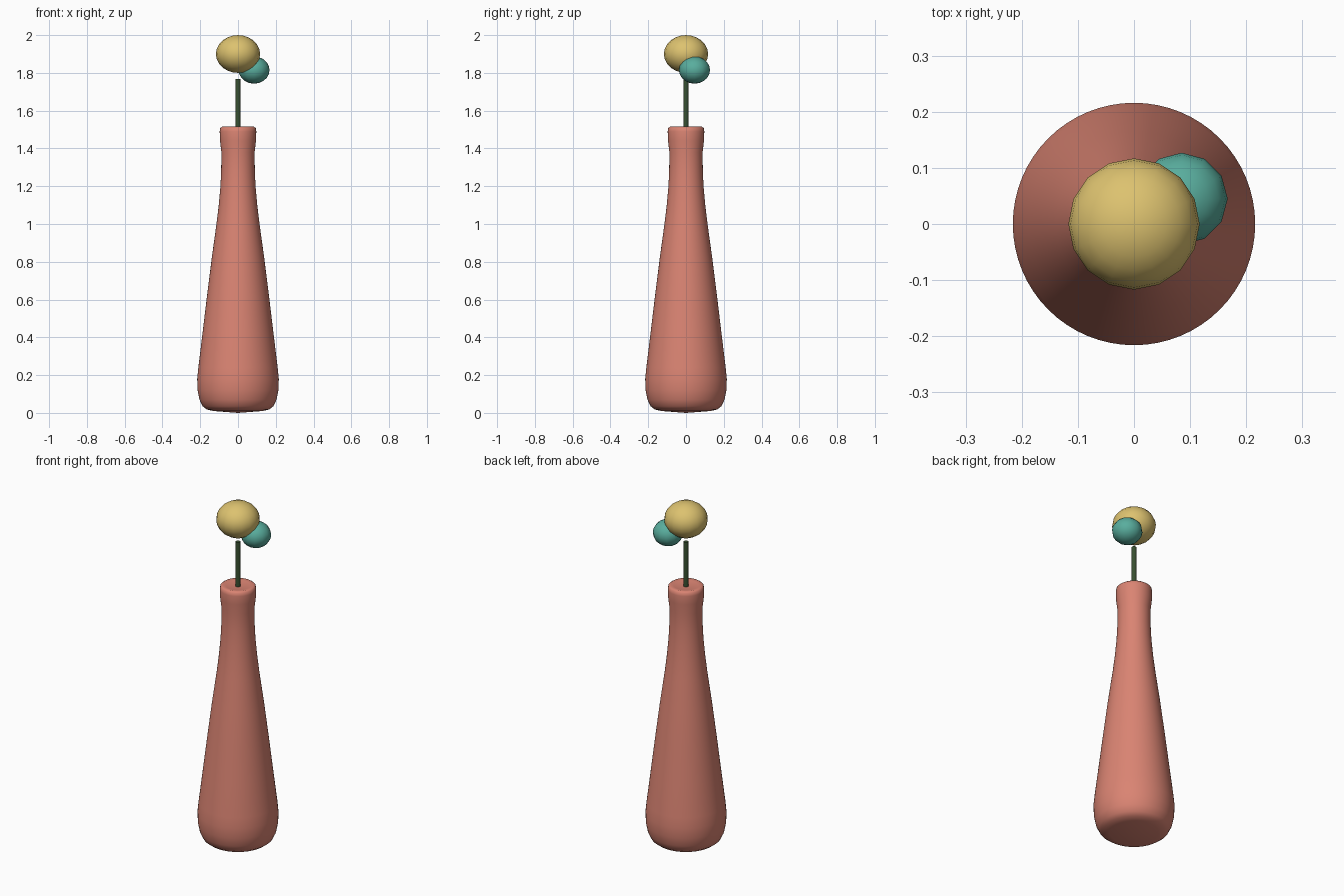
import bpy
import math

cube = bpy.data.objects.get("Cube")
if cube:
    bpy.data.objects.remove(cube, do_unlink=True)


def material(name, rgb):
    mat = bpy.data.materials.new(name)
    mat.use_nodes = True
    mat.diffuse_color = (*rgb, 1)
    mat.node_tree.nodes["Principled BSDF"].inputs["Base Color"].default_value = (*rgb, 1)
    return mat


def finish(obj, name, mat, angle=180):
    obj.name = name
    obj.data.materials.append(mat)
    bpy.ops.object.select_all(action="DESELECT")
    obj.select_set(True)
    bpy.context.view_layer.objects.active = obj
    bpy.ops.object.shade_smooth_by_angle(angle=math.radians(angle))


def blossom(name, mat, centre, radius, height, sides, rings):
    bpy.ops.mesh.primitive_uv_sphere_add(segments=sides, ring_count=rings, radius=1)
    obj = bpy.context.object
    obj.scale = (radius, radius, height)
    obj.location = centre
    bpy.ops.object.transform_apply(location=False, rotation=False, scale=True)
    finish(obj, name, mat)


def lathe(name, mat, profile, sides):
    # Revolve (radius, height) pairs; both ends close on the axis
    verts, faces = [(0, 0, profile[0][1])], []
    rings = profile[1:-1]
    for r, z in rings:
        for i in range(sides):
            a = math.tau * i / sides
            verts.append((r * math.cos(a), r * math.sin(a), z))
    verts.append((0, 0, profile[-1][1]))
    top, last = len(verts) - 1, 1 + (len(rings) - 1) * sides
    for i in range(sides):
        j = (i + 1) % sides
        faces.append((0, 1 + j, 1 + i))
        faces.append((top, last + i, last + j))
        for k in range(len(rings) - 1):
            a, b = 1 + k * sides, 1 + (k + 1) * sides
            faces.append((a + i, a + j, b + j, b + i))
    mesh = bpy.data.meshes.new(name)
    mesh.from_pydata(verts, [], faces)
    obj = bpy.data.objects.new(name, mesh)
    bpy.context.collection.objects.link(obj)
    finish(obj, name, mat)


clay = material("salmon clay", (0.70, 0.23, 0.17))
green = material("dark stem green", (0.04, 0.08, 0.03))
yellow = material("soft yellow", (0.72, 0.54, 0.16))
teal = material("teal", (0.10, 0.42, 0.34))

# Bottle-shaped vase
lathe("vase", clay, [
    (0, 0.0), (0.13, 0.01), (0.165, 0.018), (0.187, 0.035), (0.204, 0.07),
    (0.214, 0.12), (0.216, 0.18), (0.21, 0.24), (0.188, 0.42), (0.164, 0.62),
    (0.139, 0.82), (0.114, 1.0), (0.102, 1.1), (0.093, 1.2), (0.089, 1.28),
    (0.088, 1.38), (0.095, 1.44), (0.097, 1.49), (0.094, 1.508), (0.084, 1.515),
    (0.065, 1.511), (0, 1.505)], 64)

# Stem rising out of the neck
bpy.ops.mesh.primitive_cylinder_add(vertices=12, radius=0.014, depth=0.30,
                                    location=(0, 0, 1.617))
finish(bpy.context.object, "stem", green, 40)

# Round blossoms
blossom("large_blossom", yellow, (0, 0, 1.9), 0.117, 0.1, 16, 12)
blossom("small_blossom", teal, (0.085, 0.045, 1.815), 0.082, 0.072, 12, 10)
